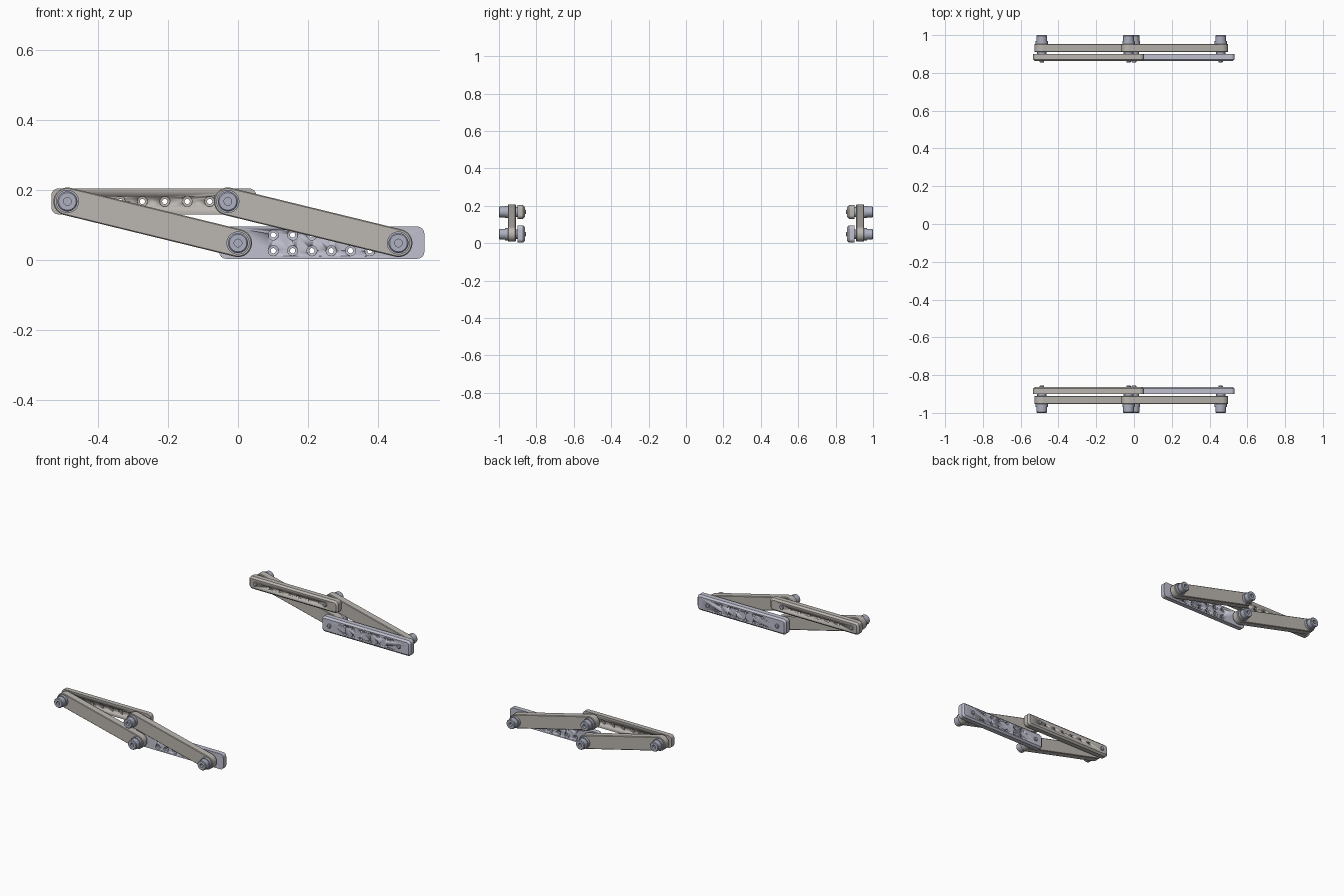
import bpy, bmesh, math
from mathutils import Vector

cube = bpy.data.objects.get("Cube")
if cube:
    bpy.data.objects.remove(cube, do_unlink=True)


def material(name, rgb):
    m = bpy.data.materials.new(name)
    m.use_nodes = True
    m.diffuse_color = (*rgb, 1)
    m.node_tree.nodes["Principled BSDF"].inputs["Base Color"].default_value = (*rgb, 1)
    return m


warm = material("warm grey", (0.50, 0.47, 0.44))
cool = material("cool grey", (0.52, 0.53, 0.62))
steel = material("bolt steel", (0.42, 0.44, 0.53))


def loft(bm, rings):
    """Skin matching rings of points and cap both ends."""
    loops = [[bm.verts.new(p) for p in ring] for ring in rings]
    n = len(loops[0])
    for a, b in zip(loops, loops[1:]):
        for i in range(n):
            j = (i + 1) % n
            bm.faces.new((a[i], a[j], b[j], b[i]))
    bm.faces.new(loops[0])
    bm.faces.new(loops[-1])


def circle(x, z, r, y, n):
    return [(x + r * math.cos(t * math.tau / n), y, z + r * math.sin(t * math.tau / n))
            for t in range(n)]


def rounded_rect(x0, x1, z0, z1, r, y, steps=6):
    pts = []
    corners = [(x1 - r, z1 - r), (x0 + r, z1 - r), (x0 + r, z0 + r), (x1 - r, z0 + r)]
    for k, (cx, cz) in enumerate(corners):
        for s in range(steps + 1):
            a = (k + s / steps) * math.pi / 2
            pts.append((cx + r * math.cos(a), y, cz + r * math.sin(a)))
    return pts


def capsule(p, q, r, y, steps=20):
    a0 = math.atan2(q[1] - p[1], q[0] - p[0])
    pts = []
    for (cx, cz), start in ((q, a0 - math.pi / 2), (p, a0 + math.pi / 2)):
        for s in range(steps + 1):
            a = start + math.pi * s / steps
            pts.append((cx + r * math.cos(a), y, cz + r * math.sin(a)))
    return pts


def finish(name, bm, mat, mirror=True):
    bmesh.ops.recalc_face_normals(bm, faces=bm.faces)
    me = bpy.data.meshes.new(name)
    bm.to_mesh(me)
    bm.free()
    me.materials.append(mat)
    ob = bpy.data.objects.new(name, me)
    bpy.context.collection.objects.link(ob)
    bpy.ops.object.select_all(action="DESELECT")
    ob.select_set(True)
    bpy.context.view_layer.objects.active = ob
    bpy.ops.object.shade_smooth_by_angle(angle=math.radians(25))
    if mirror:
        add_mirror(ob)
    return ob


def add_mirror(ob):
    # the far side repeats the near side
    mod = ob.modifiers.new("far side", "MIRROR")
    mod.use_axis = (False, True, False)
    mod.use_mirror_merge = False


# Depth layers of the near side
BAR_OUT, BAR_IN = -0.90, -0.862
LINK_OUT, LINK_IN = -0.953, -0.91


def bar(name, x0, x1, z0, z1, holes, mat):
    """Plate with a chamfered inner face and countersunk holes."""
    c = 0.01
    bm = bmesh.new()
    loft(bm, [rounded_rect(x0, x1, z0, z1, 0.02, BAR_OUT),
              rounded_rect(x0, x1, z0, z1, 0.02, BAR_IN - c),
              rounded_rect(x0 + c, x1 - c, z0 + c, z1 - c, 0.012, BAR_IN)])
    ob = finish(name, bm, mat, mirror=False)
    bm = bmesh.new()
    for x, z in holes:
        loft(bm, [circle(x, z, r, y, 20) for r, y in
                  ((0.0145, BAR_OUT - 0.003), (0.0145, BAR_OUT + 0.012),
                   (0.0075, BAR_OUT + 0.013), (0.0075, BAR_IN + 0.01))])
    cutter = finish(name + "_hole_cutter", bm, mat, mirror=False)
    cutter.hide_render = True
    cutter.hide_set(True)
    mod = ob.modifiers.new("holes", "BOOLEAN")
    mod.operation = "DIFFERENCE"
    mod.solver = "EXACT"
    mod.object = cutter
    add_mirror(ob)


bar("upper_bar", -0.534, 0.052, 0.13, 0.204,
    [(-0.402 + 0.0642 * i, 0.167) for i in range(6)], warm)
bar("lower_bar", -0.054, 0.533, 0.003, 0.095,
    [(0.101 + 0.0552 * i, z) for i in range(6) for z in (0.026, 0.071)], cool)

# Pivot points (x, z)
pivots = {"upper_right": (-0.488, 0.167), "upper_left": (-0.029, 0.167),
          "lower_right": (0.0, 0.048), "lower_left": (0.459, 0.048)}


def link(name, p, q):
    bm = bmesh.new()
    e = 0.003
    loft(bm, [capsule(p, q, 0.04 - e, LINK_OUT), capsule(p, q, 0.04, LINK_OUT + e),
              capsule(p, q, 0.04, LINK_IN - e), capsule(p, q, 0.04 - e, LINK_IN)])
    finish(name, bm, warm)


link("right_link", pivots["upper_right"], pivots["lower_right"])
link("left_link", pivots["upper_left"], pivots["lower_left"])

# Bolts: recessed head, flange, washer between the plates, shank (radius, y)
profile = [(0.011, -0.985), (0.011, -1.0), (0.025, -1.0), (0.0285, -0.996),
           (0.0285, -0.968), (0.033, -0.968), (0.033, LINK_OUT), (0.026, LINK_OUT),
           (0.026, BAR_OUT), (0.012, BAR_OUT), (0.012, -0.858), (0.009, -0.855)]
for key, (x, z) in pivots.items():
    bm = bmesh.new()
    loft(bm, [circle(x, z, r, y, 32) for r, y in profile])
    finish(key + "_bolt", bm, steel)
